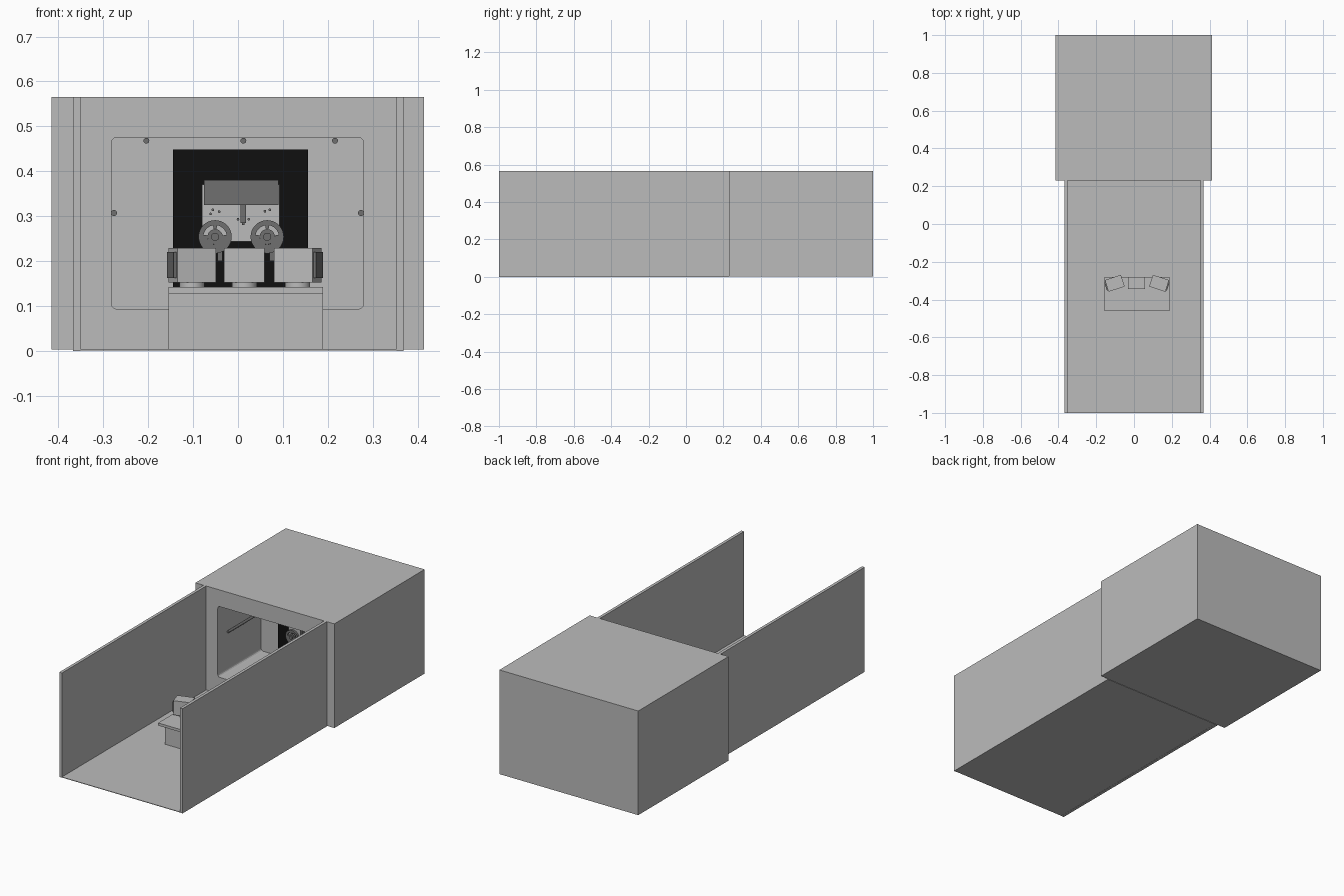
import bpy, bmesh, math
from mathutils import Matrix, Vector

old = bpy.data.objects.get("Cube")
if old:
    bpy.data.objects.remove(old, do_unlink=True)


def material(name, v):
    m = bpy.data.materials.new(name)
    m.use_nodes = True
    m.diffuse_color = (v, v, v, 1)
    m.node_tree.nodes["Principled BSDF"].inputs["Base Color"].default_value = (v, v, v, 1)
    return m


GREY = material("light grey", 0.5)
DARK = material("dark grey", 0.16)
BLACK = material("black", 0.005)


def finish(name, bm, mat):
    bmesh.ops.recalc_face_normals(bm, faces=bm.faces)
    me = bpy.data.meshes.new(name)
    bm.to_mesh(me)
    bm.free()
    me.materials.append(mat)
    ob = bpy.data.objects.new(name, me)
    bpy.context.collection.objects.link(ob)
    return ob


def box(name, x, y, z, mat=GREY, chamfer=0):
    """Box from three (min, max) ranges; chamfer cuts the edges running along y."""
    bm = bmesh.new()
    bmesh.ops.create_cube(bm, size=1)
    for v in bm.verts:
        v.co = [r[0] + (c + 0.5) * (r[1] - r[0]) for c, r in zip(v.co, (x, y, z))]
    if chamfer:
        edges = [e for e in bm.edges if abs(e.verts[0].co.y - e.verts[1].co.y) > 1e-4]
        bmesh.ops.bevel(bm, geom=edges, offset=chamfer, segments=3, profile=0.5, affect='EDGES')
    return finish(name, bm, mat)


def rod(name, start, end, radius, mat=DARK, sides=20):
    a, b = Vector(start), Vector(end)
    bm = bmesh.new()
    turn = (b - a).to_track_quat('Z', 'Y').to_matrix().to_4x4()
    bmesh.ops.create_cone(bm, cap_ends=True, segments=sides, radius1=radius, radius2=radius,
                          depth=(b - a).length, matrix=Matrix.Translation((a + b) / 2) @ turn)
    ob = finish(name, bm, mat)
    bpy.ops.object.select_all(action='DESELECT')
    ob.select_set(True)
    bpy.context.view_layer.objects.active = ob
    bpy.ops.object.shade_smooth_by_angle()
    return ob


def arc_plate(name, cx, cz, y, r0, r1, a0, a1, mat=DARK):
    """Curved plate in the xz plane between two radii and two angles."""
    n = max(3, int((a1 - a0) / 10))
    angles = [math.radians(a0 + (a1 - a0) * i / n) for i in range(n + 1)]
    bm = bmesh.new()
    rings = [[bm.verts.new((cx + r * math.cos(a), yy, cz + r * math.sin(a))) for a in angles]
             for r, yy in ((r0, y[0]), (r1, y[0]), (r1, y[1]), (r0, y[1]))]
    for k in range(4):
        p, q = rings[k], rings[(k + 1) % 4]
        for i in range(n):
            bm.faces.new((p[i], p[i + 1], q[i + 1], q[i]))
    for i in (0, n):
        if a1 - a0 < 360:
            bm.faces.new([r[i] for r in rings])
    bmesh.ops.remove_doubles(bm, verts=bm.verts, dist=1e-5)
    return finish(name, bm, mat)


# Housing with a chamfered recess in its front
housing = box("housing", (-0.415, 0.414), (0.23, 1), (0.003, 0.565))
cutter = box("recess_cutter", (-0.282, 0.28), (0.1, 0.6), (0.093, 0.475), GREY, 0.012)
cutter.hide_render = True
mod = housing.modifiers.new("recess", 'BOOLEAN')
mod.operation = 'DIFFERENCE'
mod.object = cutter
bpy.context.view_layer.objects.active = housing
bpy.ops.object.modifier_apply(modifier=mod.name)
bpy.data.objects.remove(cutter, do_unlink=True)

# Corridor floor and side walls
box("floor", (-0.36, 0.361), (-1, 0.23), (0.001, 0.004))
box("right_wall", (-0.367, -0.351), (-1, 0.23), (0, 0.565))
box("left_wall", (0.353, 0.369), (-1, 0.23), (0, 0.565))

# Rods along the recess walls and ceiling
for i, (x, z) in enumerate(((-0.276, 0.307), (0.274, 0.307), (-0.204, 0.468),
                            (0.012, 0.468), (0.216, 0.468))):
    rod(f"recess_rod_{i + 1}", (x, 0.31, z), (x, 0.54, z), 0.0065)

# Black back panel and the mechanism mounted on it
box("black_panel", (-0.145, 0.156), (0.55, 0.6), (0.14, 0.448), BLACK)
box("mechanism_plate", (-0.08, 0.092), (0.543, 0.55), (0.243, 0.37))
box("hopper", (-0.076, 0.09), (0.5, 0.543), (0.325, 0.381), DARK)
box("spout", (0.006, 0.018), (0.52, 0.543), (0.285, 0.325), DARK)
rod("spout_tip", (0.012, 0.53, 0.28), (0.012, 0.53, 0.286), 0.003)
for i, (x, z) in enumerate(((-0.056, 0.314), (-0.061, 0.305), (-0.042, 0.31), (0.06, 0.311),
                            (0.071, 0.314), (0, 0.293), (0.024, 0.293))):
    rod(f"plate_pin_{i + 1}", (x, 0.535, z), (x, 0.544, z), 0.003, DARK, 10)

# Slotted wheels
for side, x in (("right", -0.051), ("left", 0.065)):
    z, y = 0.254, (0.53, 0.541)
    arc_plate(f"{side}_wheel_rim", x, z, y, 0.026, 0.037, 0, 360)
    arc_plate(f"{side}_wheel_lower_web", x, z, y, 0.017, 0.026, 170, 370)
    arc_plate(f"{side}_wheel_spoke", x, z, y, 0.017, 0.026, 80, 100)
    rod(f"{side}_wheel_disc", (x, y[0], z), (x, y[1], z), 0.017)
    rod(f"{side}_wheel_hub", (x, 0.522, z), (x, 0.53, z), 0.009)
    box(f"{side}_wheel_bracket", (x + 0.005, x + 0.016), (0.535, 0.55), (0.2, 0.232), DARK)

# Table with an overhanging top
box("table_base", (-0.155, 0.189), (-0.4, -0.28), (0.002, 0.128))
box("table_top", (-0.155, 0.189), (-0.46, -0.28), (0.128, 0.142))

# Three units on round feet, the outer two turned inward
for name, x, y, angle in (("right", -0.102, -0.314, 18), ("middle", 0.014, -0.312, 0),
                          ("left", 0.133, -0.314, -18)):
    body = box(f"{name}_unit", (-0.045, 0.045), (-0.0325, 0.0325), (0.152, 0.229))
    foot = rod(f"{name}_unit_foot", (0, 0, 0.142), (0, 0, 0.152), 0.028, GREY, 28)
    parts = [body, foot]
    if angle:
        s = -1 if angle > 0 else 1
        xs = sorted((s * 0.045, s * 0.051))
        parts.append(box(f"{name}_unit_side_cap", xs, (-0.024, 0.024), (0.162, 0.22), DARK))
    for ob in parts:
        ob.data.transform(Matrix.Translation((x, y, 0)) @ Matrix.Rotation(math.radians(angle), 4, 'Z'))
